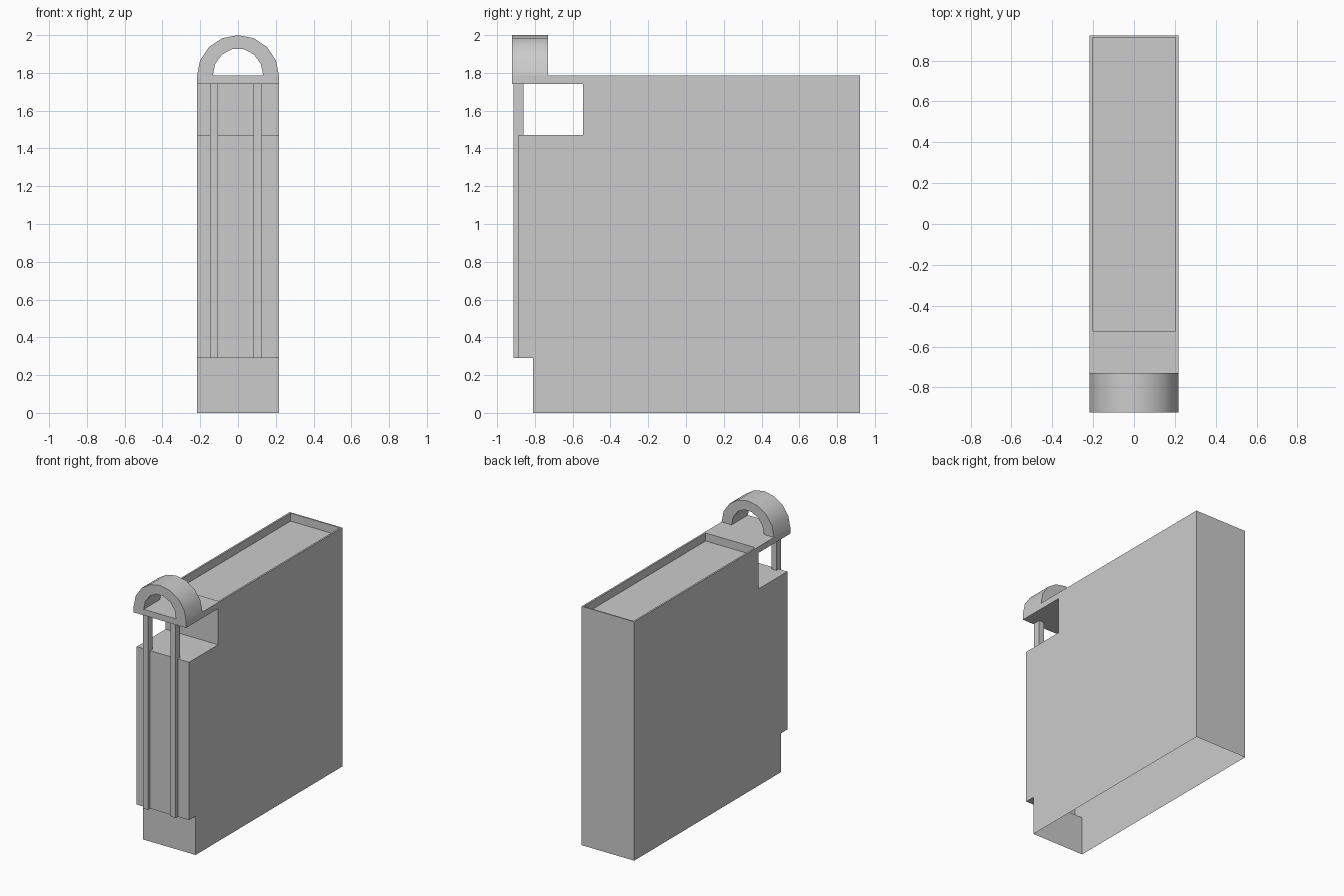
import bpy, bmesh, math

if "Cube" in bpy.data.objects:
    bpy.data.objects.remove(bpy.data.objects["Cube"])

HALF_W = 0.217
TOP = 1.785


def finish(name, bm, smooth=False):
    bmesh.ops.remove_doubles(bm, verts=bm.verts, dist=1e-5)
    bmesh.ops.recalc_face_normals(bm, faces=bm.faces)
    mesh = bpy.data.meshes.new(name)
    bm.to_mesh(mesh)
    bm.free()
    obj = bpy.data.objects.new(name, mesh)
    bpy.context.collection.objects.link(obj)
    if smooth:
        bpy.context.view_layer.objects.active = obj
        obj.select_set(True)
        bpy.ops.object.shade_smooth_by_angle(angle=math.radians(35))
        obj.select_set(False)
    return obj


def box(name, x0, x1, y0, y1, z0, z1):
    bm = bmesh.new()
    bmesh.ops.create_cube(bm, size=1)
    for v in bm.verts:
        v.co = ((x0 + x1) / 2 + v.co.x * (x1 - x0),
                (y0 + y1) / 2 + v.co.y * (y1 - y0),
                (z0 + z1) / 2 + v.co.z * (z1 - z0))
    return finish(name, bm)


def rectangle(bm, hx, y0, y1, z):
    return [bm.verts.new(p) for p in
            ((-hx, y0, z), (hx, y0, z), (hx, y1, z), (-hx, y1, z))]


def bridge(bm, a, b):
    for i in range(len(a)):
        j = (i + 1) % len(a)
        bm.faces.new((a[i], a[j], b[j], b[i]))


# Hollow body: side profile (y, z) spanned across the width, bottom left open
profile = [(-0.81, 0), (0.922, 0), (0.922, TOP), (-0.922, TOP),
           (-0.922, 1.74), (-0.545, 1.74), (-0.545, 1.47),
           (-0.887, 1.47), (-0.887, 0.29), (-0.81, 0.29)]
bm = bmesh.new()
left = [bm.verts.new((-HALF_W, y, z)) for y, z in profile]
right = [bm.verts.new((HALF_W, y, z)) for y, z in profile]
bm.faces.new(left)
bm.faces.new(right)
for i in range(len(profile)):
    if i not in (0, 2):  # open bottom, and top made as a tray below
        j = (i + 1) % len(profile)
        bm.faces.new((left[i], left[j], right[j], right[i]))

# Sunken roof tray with a thin rim
outer = [left[3], right[3], right[2], left[2]]
rim = rectangle(bm, 0.204, -0.523, 0.912, TOP)
floor = rectangle(bm, 0.204, -0.523, 0.912, 1.725)
bridge(bm, outer, rim)
bridge(bm, rim, floor)
bm.faces.new(floor)
finish("building_body", bm)

# Front pillars
for name, x0, x1 in (("left_pillar", -0.147, -0.105),
                     ("right_pillar", 0.081, 0.124)):
    box(name, x0, x1, -0.913, -0.86, 0.29, 1.74)


# Rounded arch on the front of the roof
def half_ellipse(rx, rz, n):
    return [(-rx * math.cos(math.pi * i / n), rz * math.sin(math.pi * i / n))
            for i in range(n + 1)]


bm = bmesh.new()
outline = half_ellipse(HALF_W, 0.215, 8) + half_ellipse(0.134, 0.145, 7)[::-1]
rings = [[bm.verts.new((x, y, TOP + z)) for x, z in outline]
         for y in (-0.922, -0.73)]
for ring in rings:
    bm.faces.new(ring)
bridge(bm, *rings)
finish("roof_arch", bm, smooth=True)
